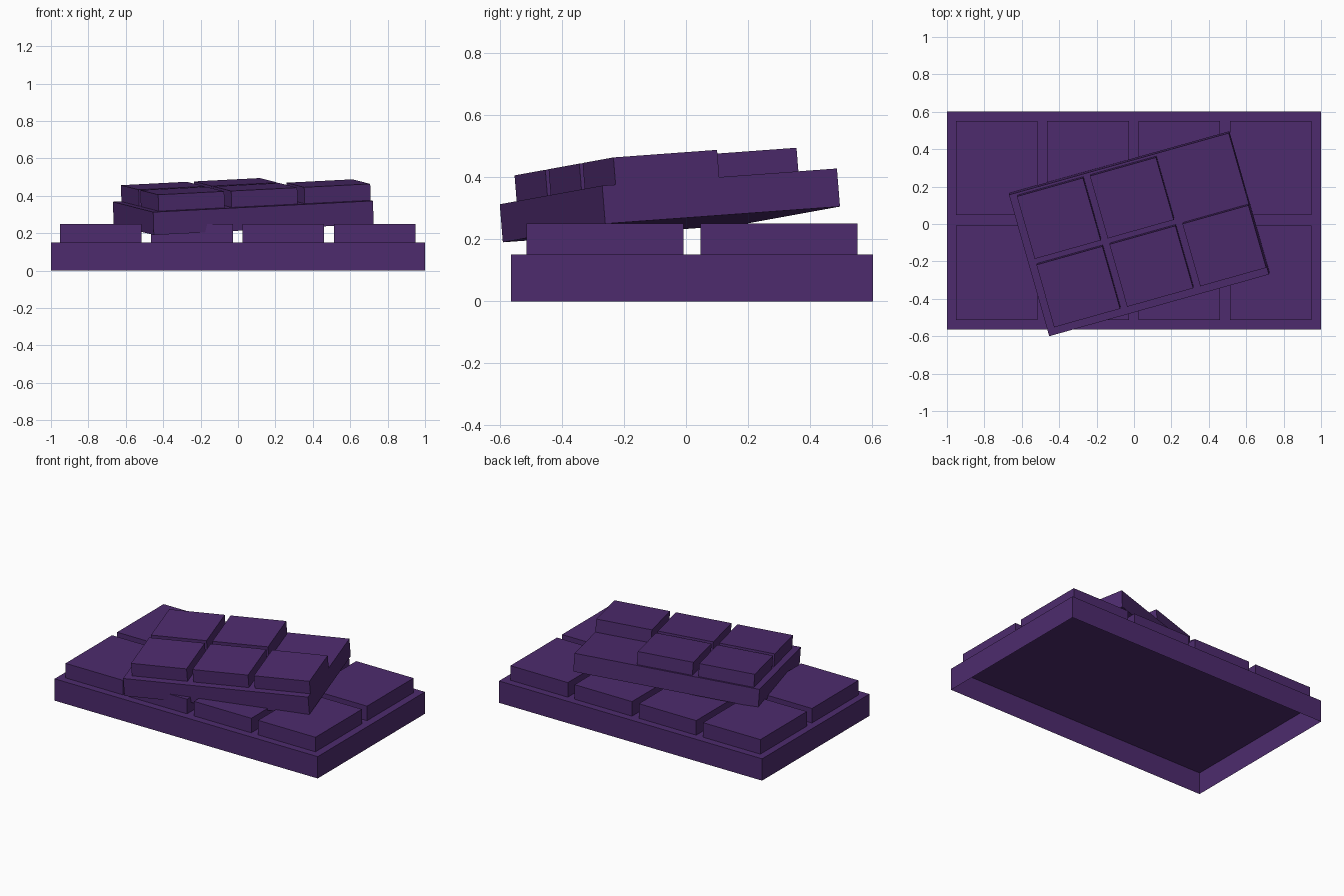
import bpy
import bmesh
from mathutils import Vector, Matrix

if "Cube" in bpy.data.objects:
    bpy.data.objects.remove(bpy.data.objects["Cube"])

purple = bpy.data.materials.new("dark purple")
purple.diffuse_color = (0.075, 0.024, 0.155, 1)
purple.use_nodes = True
purple.node_tree.nodes["Principled BSDF"].inputs["Base Color"].default_value = purple.diffuse_color


def block(name, lo, hi, frame=Matrix.Identity(4), open_bottom=False):
    """Box between two local corners, placed by a frame matrix."""
    lo, hi = Vector(lo), Vector(hi)
    bm = bmesh.new()
    bmesh.ops.create_cube(bm, size=1)
    for v in bm.verts:
        v.co = (lo + hi) / 2 + v.co * (hi - lo)
    if open_bottom:
        bm.normal_update()
        down = [f for f in bm.faces if f.normal.z < -0.9]
        bmesh.ops.delete(bm, geom=down, context='FACES')
    mesh = bpy.data.meshes.new(name)
    bm.to_mesh(mesh)
    bm.free()
    mesh.materials.append(purple)
    obj = bpy.data.objects.new(name, mesh)
    obj.matrix_world = frame
    bpy.context.collection.objects.link(obj)
    return obj


# Lower bar: hollow tray open underneath
block("lower_slab", (-1, -0.563, 0), (1, 0.602, 0.15), open_bottom=True)

# Lower bar: four by two raised squares
for i in range(4):
    for j in range(2):
        x, y = -0.952 + i * 0.488, -0.513 + j * 0.56
        block(f"lower_square_{i}_{j}", (x, y, 0.15),
              (x + 0.436, y + 0.505, 0.25), open_bottom=True)

# Tilted frame of the upper piece, origin at its lowest front left corner
u = Vector((1.175, 0.33, 0.06)).normalized()
n = u.cross(Vector((-0.22, 0.755, 0.055))).normalized()
v = n.cross(u)
tilt = Matrix((u, v, n)).transposed().to_4x4()
tilt.translation = (-0.45, -0.59, 0.19)

# Upper piece: slab
block("upper_slab", (0, 0, 0), (1.222, 0.788, 0.123), tilt)

# Upper piece: three by two squares, back right one broken off
for i in range(3):
    for j in range(2):
        if (i, j) == (2, 1):
            continue
        x, y = 0.043 + i * 0.406, 0.045 + j * 0.381
        x_end = 1.222 if i == 2 else x + 0.367
        block(f"upper_square_{i}_{j}", (x, y, 0.123),
              (x_end, y + 0.348, 0.211), tilt, open_bottom=True)
